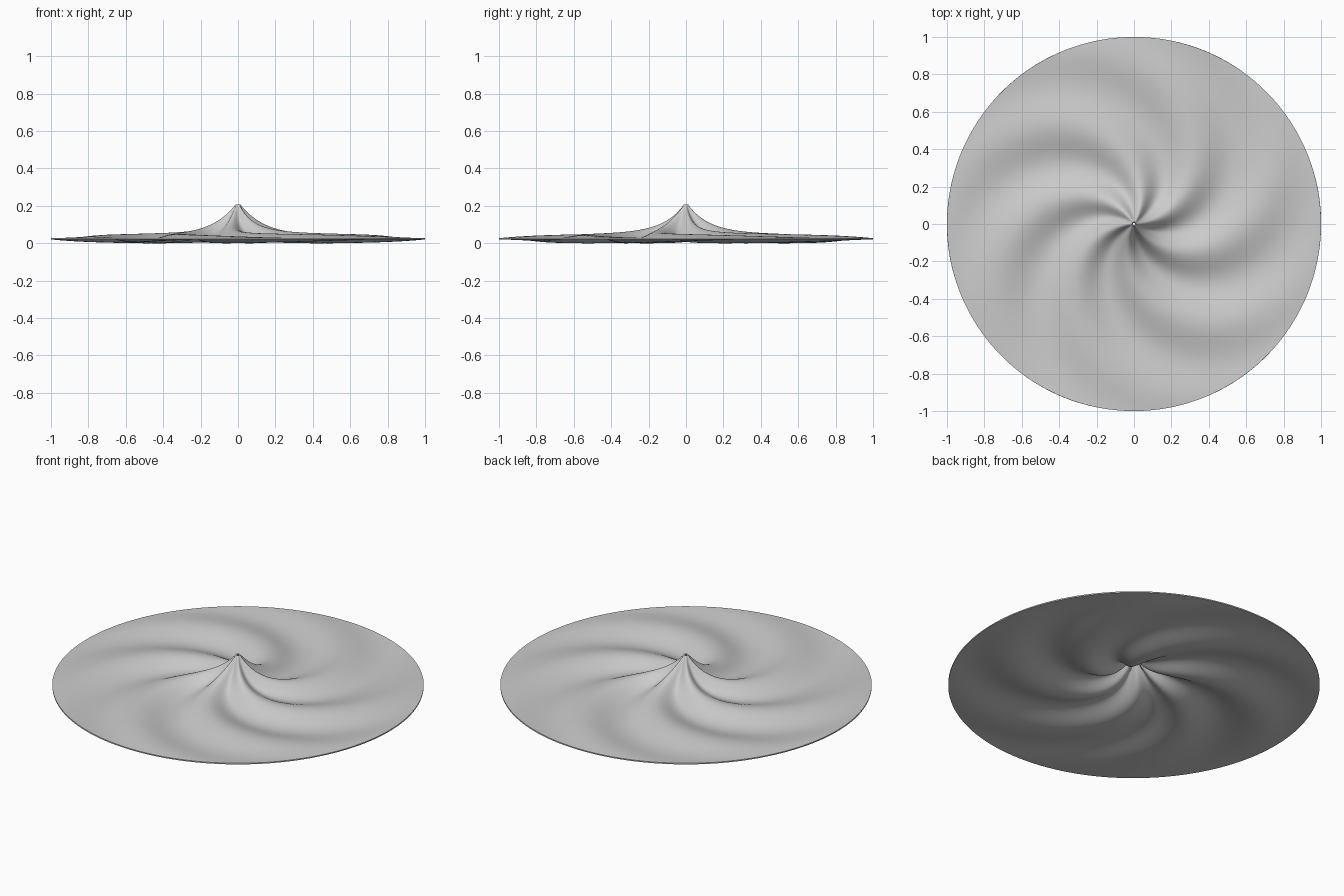
import bpy
import bmesh
from math import cos, sin, exp, pi, radians

if "Cube" in bpy.data.objects:
    bpy.data.objects.remove(bpy.data.objects["Cube"], do_unlink=True)

ARMS = 6
SEGMENTS = 180
RINGS = 64
HOLE = 0.012          # small opening at the tip
THICKNESS = 0.007
RIM_HEIGHT = 0.026
TWIST = 1.7           # turn of the arms from centre to rim
START = radians(-59)  # direction of the first ridge at the centre


def height(r, a):
    """Central peak plus spiral ridges that fade out at the tip and the rim."""
    peak = 0.18 * exp(-(r - HOLE) / 0.11)
    swell = 0.024 * (1 - exp(-(r - HOLE) / 0.06)) * (1 - r ** 4)
    return RIM_HEIGHT + peak + swell * cos(ARMS * (a - START - TWIST * r))


# Rippled sheet, with rings packed closer near the peak
bm = bmesh.new()
rings = []
for i in range(RINGS + 1):
    r = HOLE + (1 - HOLE) * (i / RINGS) ** 1.6
    angles = [2 * pi * j / SEGMENTS for j in range(SEGMENTS)]
    rings.append([bm.verts.new((r * cos(a), r * sin(a), height(r, a))) for a in angles])
for inner, outer in zip(rings, rings[1:]):
    for j in range(SEGMENTS):
        k = (j + 1) % SEGMENTS
        bm.faces.new((inner[j], outer[j], outer[k], inner[k]))
mesh = bpy.data.meshes.new("swirled_disc")
bm.to_mesh(mesh)
bm.free()

disc = bpy.data.objects.new("swirled_disc", mesh)
bpy.context.collection.objects.link(disc)
bpy.context.view_layer.objects.active = disc
disc.select_set(True)

# Thin shell, then smooth shading with a sharp rim
shell = disc.modifiers.new("shell", 'SOLIDIFY')
shell.thickness = THICKNESS
shell.offset = -1
bpy.ops.object.modifier_apply(modifier="shell")
bpy.ops.object.shade_smooth_by_angle(angle=radians(40))

# Rest the lowest point on the ground
lowest = min(v.co.z for v in mesh.vertices)
for v in mesh.vertices:
    v.co.z -= lowest

# Plain grey
grey = bpy.data.materials.new("light_grey")
grey.use_nodes = True
colour = (0.6, 0.6, 0.6, 1)
grey.diffuse_color = colour
grey.node_tree.nodes["Principled BSDF"].inputs["Base Color"].default_value = colour
mesh.materials.append(grey)
